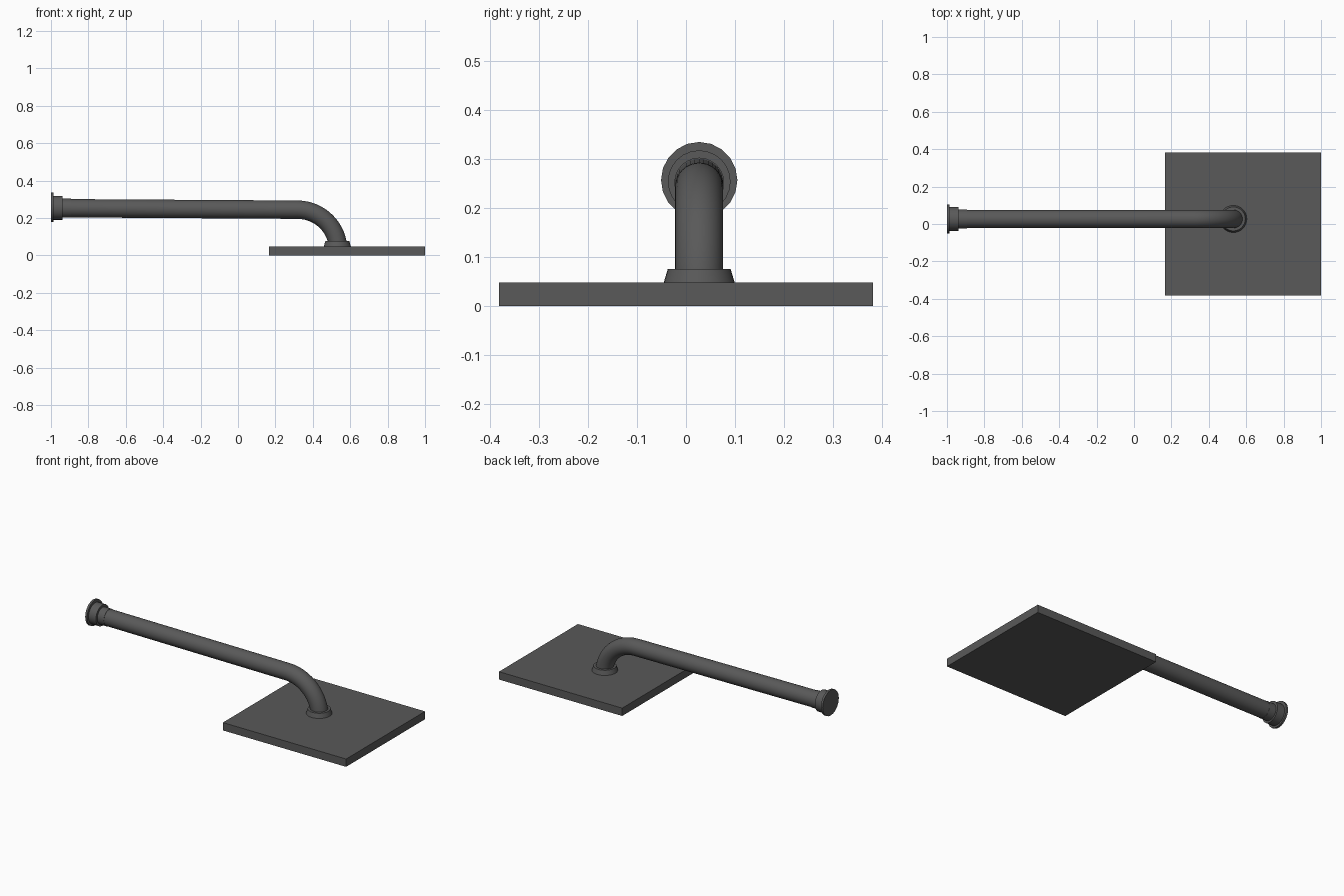
import bpy
import bmesh
import math
from mathutils import Matrix, Vector

if "Cube" in bpy.data.objects:
    bpy.data.objects.remove(bpy.data.objects["Cube"])

metal = bpy.data.materials.new("dark grey metal")
metal.use_nodes = True
GREY = (0.1, 0.1, 0.1, 1)
metal.diffuse_color = GREY
metal.node_tree.nodes["Principled BSDF"].inputs["Base Color"].default_value = GREY

PIPE_Y = 0.027
PIPE_R = 0.049


def add_object(name, bm):
    bmesh.ops.recalc_face_normals(bm, faces=bm.faces)
    mesh = bpy.data.meshes.new(name)
    bm.to_mesh(mesh)
    bm.free()
    mesh.materials.append(metal)
    obj = bpy.data.objects.new(name, mesh)
    bpy.context.collection.objects.link(obj)
    bpy.ops.object.select_all(action='DESELECT')
    bpy.context.view_layer.objects.active = obj
    obj.select_set(True)
    bpy.ops.object.shade_smooth_by_angle(angle=math.radians(35))
    return obj


def disc(name, start, end, r1, r2, sides):
    """Cylinder or cone frustum running from start to end."""
    start, end = Vector(start), Vector(end)
    axis = end - start
    turn = axis.to_track_quat('Z', 'Y').to_matrix().to_4x4()
    bm = bmesh.new()
    bmesh.ops.create_cone(bm, cap_ends=True, segments=sides, radius1=r1, radius2=r2,
                          depth=axis.length,
                          matrix=Matrix.Translation((start + end) / 2) @ turn)
    return add_object(name, bm)


# Square shower plate
bm = bmesh.new()
bmesh.ops.create_cube(bm, size=1, matrix=Matrix.Translation((0.5825, 0, 0.024))
                      @ Matrix.Diagonal((0.835, 0.764, 0.048, 1)))
add_object("shower_plate", bm)

# Arm: straight run, then a quarter bend down into the plate
BEND_R, BEND_X, BEND_Z = 0.218, 0.318, 0.026
path = [(-0.95, 0.252, 0)]
for i in range(17):
    a = math.radians(90) * i / 16
    path.append((BEND_X + BEND_R * math.sin(a), BEND_Z + BEND_R * math.cos(a), a))

SIDES = 32
bm = bmesh.new()
rings = []
for x, z, a in path:
    ring = []
    for k in range(SIDES):
        t = math.tau * k / SIDES
        up = PIPE_R * math.cos(t)
        ring.append(bm.verts.new((x + up * math.sin(a), PIPE_Y + PIPE_R * math.sin(t),
                                  z + up * math.cos(a))))
    rings.append(ring)
for r0, r1 in zip(rings, rings[1:]):
    for k in range(SIDES):
        n = (k + 1) % SIDES
        bm.faces.new((r0[k], r0[n], r1[n], r1[k]))
bm.faces.new(rings[0])
bm.faces.new(rings[-1])
add_object("arm_pipe", bm)

# Wall mount: thin flange, collar and small sleeve
disc("wall_flange", (-1, PIPE_Y, 0.257), (-0.987, PIPE_Y, 0.257), 0.078, 0.078, 20)
disc("wall_collar", (-0.99, PIPE_Y, 0.254), (-0.937, PIPE_Y, 0.254), 0.064, 0.064, 24)
disc("arm_sleeve", (-0.94, PIPE_Y, 0.252), (-0.893, PIPE_Y, 0.252), 0.051, 0.051, 24)

# Tapered collar where the arm meets the plate
disc("plate_collar", (0.531, PIPE_Y, 0.046), (0.531, PIPE_Y, 0.076), 0.073, 0.064, 32)
